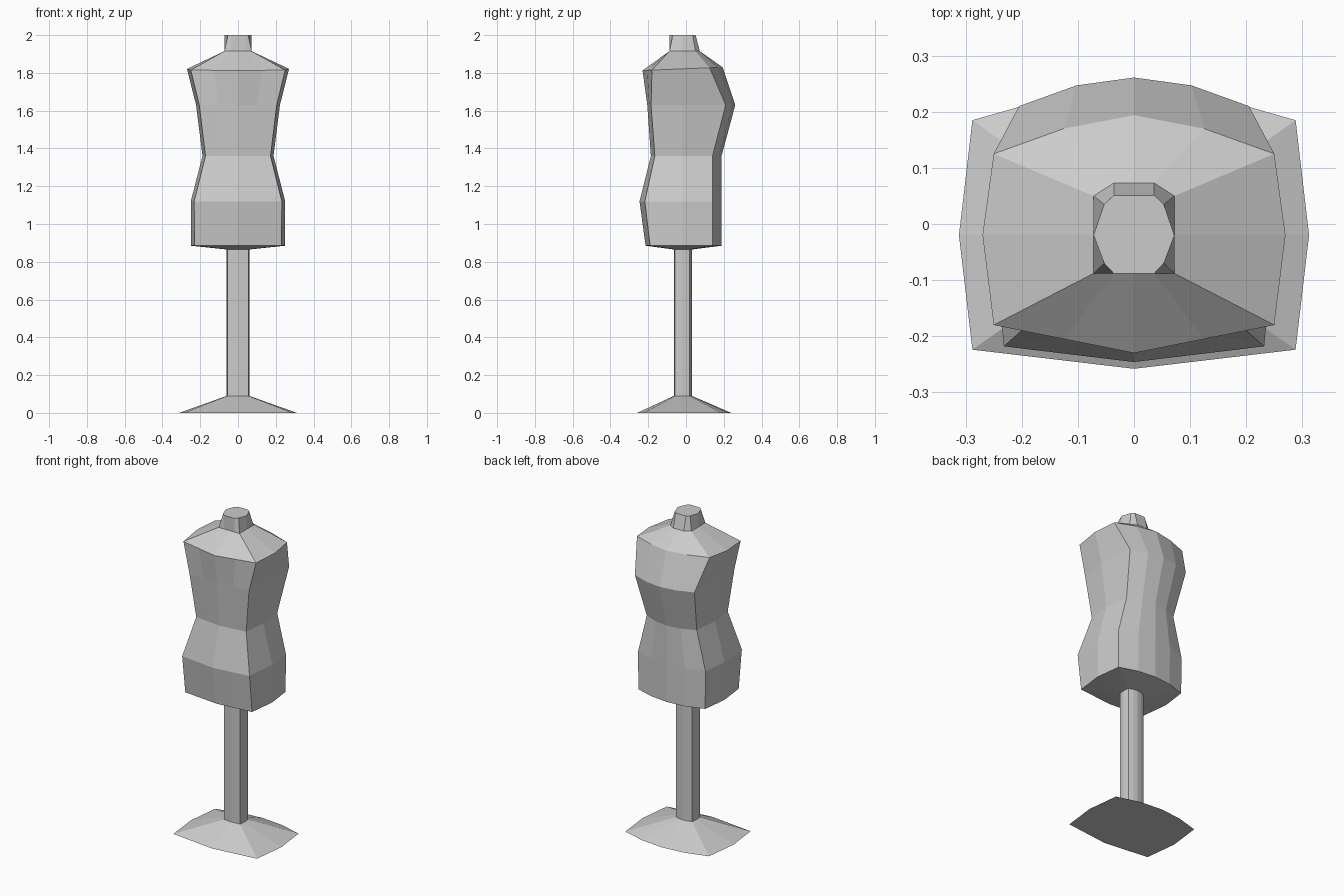
import bpy, bmesh

if "Cube" in bpy.data.objects:
    bpy.data.objects.remove(bpy.data.objects["Cube"])


def ring(z, front, corner, side, back, fq=None, bq_x=None, tilt=0.0):
    """Symmetric 12-point section.
    front: y of front centre; corner: (x, y) of front corner; side: x of flank
    back: (corner x, corner y, quarter y, centre y)"""
    cx, cy = corner
    bx, by, bq, bm = back
    fq = fq or (cx / 2, (front + cy) / 2)
    half = [fq, (cx, cy), (side, -0.02), (bx, by), (bq_x or bx / 2, bq)]
    pts = [(0, front)] + half + [(0, bm)] + [(-x, y) for x, y in reversed(half)]
    return [(x, y, z + tilt * y) for x, y in pts]


def loft(name, rings, cap_bottom=False, cap_top=False):
    """Flat-shaded skin through a stack of rings."""
    bm = bmesh.new()
    rows = [[bm.verts.new(p) for p in r] for r in rings]
    n = len(rows[0])
    for a, b in zip(rows, rows[1:]):
        for i in range(n):
            j = (i + 1) % n
            bm.faces.new((a[i], a[j], b[j], b[i]))
    if cap_bottom:
        bm.faces.new(rows[0][::-1])
    if cap_top:
        bm.faces.new(rows[-1])
    mesh = bpy.data.meshes.new(name)
    bm.to_mesh(mesh)
    bm.free()
    obj = bpy.data.objects.new(name, mesh)
    bpy.context.collection.objects.link(obj)
    return obj


def post(z):
    return ring(z, -0.064, (0.055, -0.059), 0.06, (0.055, 0.018, 0.027, 0.031))


neck_base = ring(1.915, -0.088, (0.072, -0.088), 0.072, (0.072, 0.05, 0.073, 0.073))
neck_top = ring(2.0, -0.088, (0.053, -0.07), 0.072, (0.053, 0.035, 0.051, 0.051),
                fq=(0.036, -0.088), bq_x=0.036)

# Flared foot
loft("stand_base", [
    ring(0, -0.258, (0.288, -0.224), 0.312, (0.288, 0.185, 0.226, 0.24)),
    post(0.09)], cap_bottom=True)

# Pole
loft("stand_post", [post(0.09), post(0.865)])

# Torso: underside, hem, hips, waist, bust, shoulders, neck line
loft("torso", [
    post(0.865),
    ring(0.885, -0.214, (0.23, -0.19), 0.25, (0.23, 0.14, 0.176, 0.188)),
    ring(1.12, -0.246, (0.232, -0.218), 0.25, (0.232, 0.14, 0.176, 0.188)),
    ring(1.36, -0.186, (0.172, -0.165), 0.188, (0.172, 0.14, 0.176, 0.188)),
    ring(1.63, -0.205, (0.205, -0.185), 0.222, (0.205, 0.21, 0.247, 0.261)),
    ring(1.822, -0.23, (0.25, -0.18), 0.27, (0.25, 0.125, 0.17, 0.194), tilt=0.04),
    neck_base])

# Neck stub, square at the bottom and chamfered at the top
loft("neck", [neck_base, neck_top], cap_top=True)
